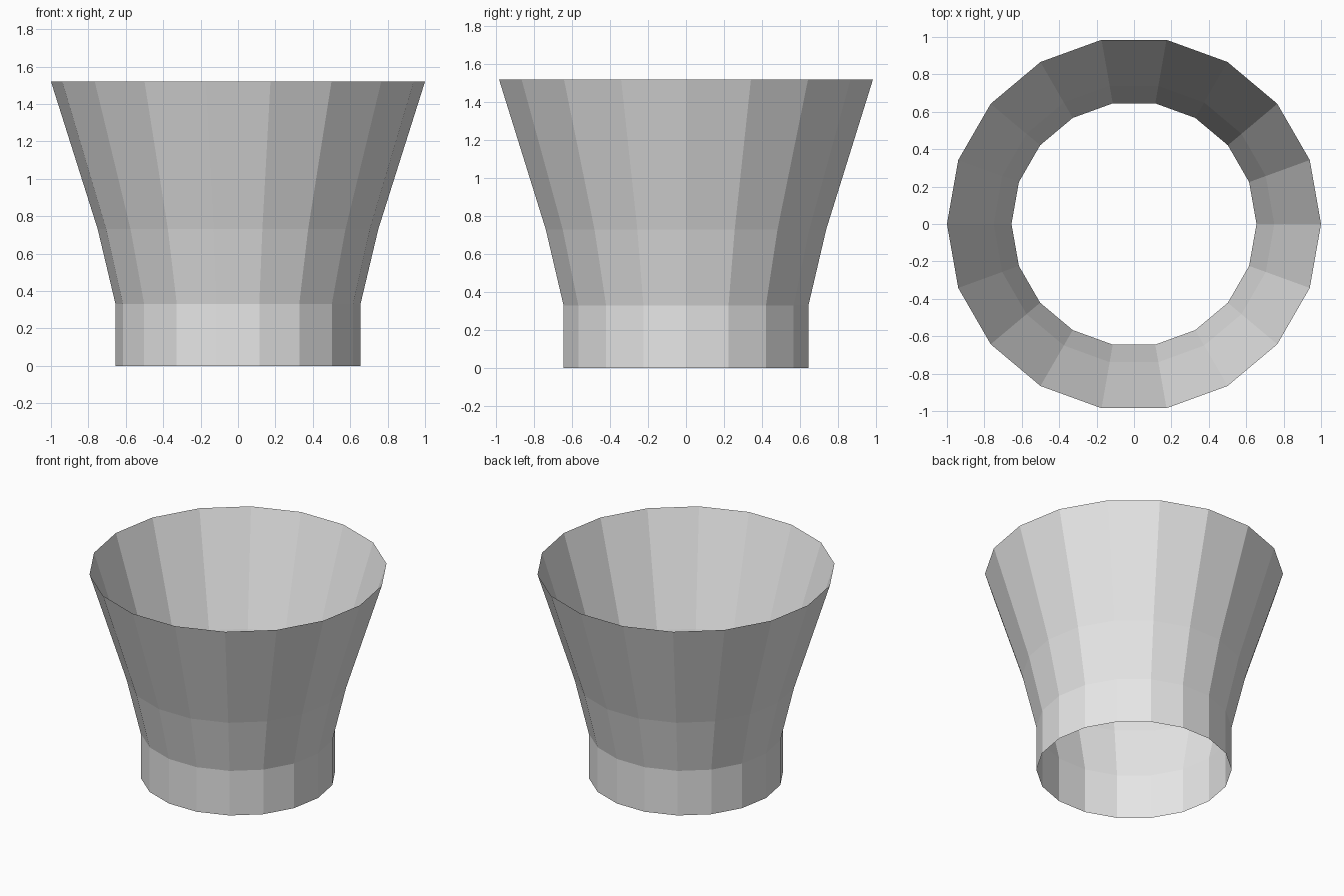
import bpy, bmesh, math

if "Cube" in bpy.data.objects:
    bpy.data.objects.remove(bpy.data.objects["Cube"])

SIDES = 18
# (radius, height) outline of the open flared shell, bottom to top
PROFILE = [(0.655, 0.0), (0.655, 0.33), (0.75, 0.73), (1.0, 1.52)]

grey = bpy.data.materials.new("light_grey")
grey.diffuse_color = (0.8, 0.8, 0.8, 1)
grey.use_nodes = True
grey.node_tree.nodes["Principled BSDF"].inputs["Base Color"].default_value = grey.diffuse_color

# Flared funnel: one ring per profile point, open at both ends
bm = bmesh.new()
rings = []
for r, z in PROFILE:
    rings.append([bm.verts.new((r * math.cos(2 * math.pi * i / SIDES),
                                r * math.sin(2 * math.pi * i / SIDES), z))
                  for i in range(SIDES)])
for low, high in zip(rings, rings[1:]):
    for i in range(SIDES):
        j = (i + 1) % SIDES
        bm.faces.new((low[i], low[j], high[j], high[i]))

mesh = bpy.data.meshes.new("flared_funnel")
bm.to_mesh(mesh)
bm.free()
mesh.materials.append(grey)
funnel = bpy.data.objects.new("flared_funnel", mesh)
bpy.context.collection.objects.link(funnel)
